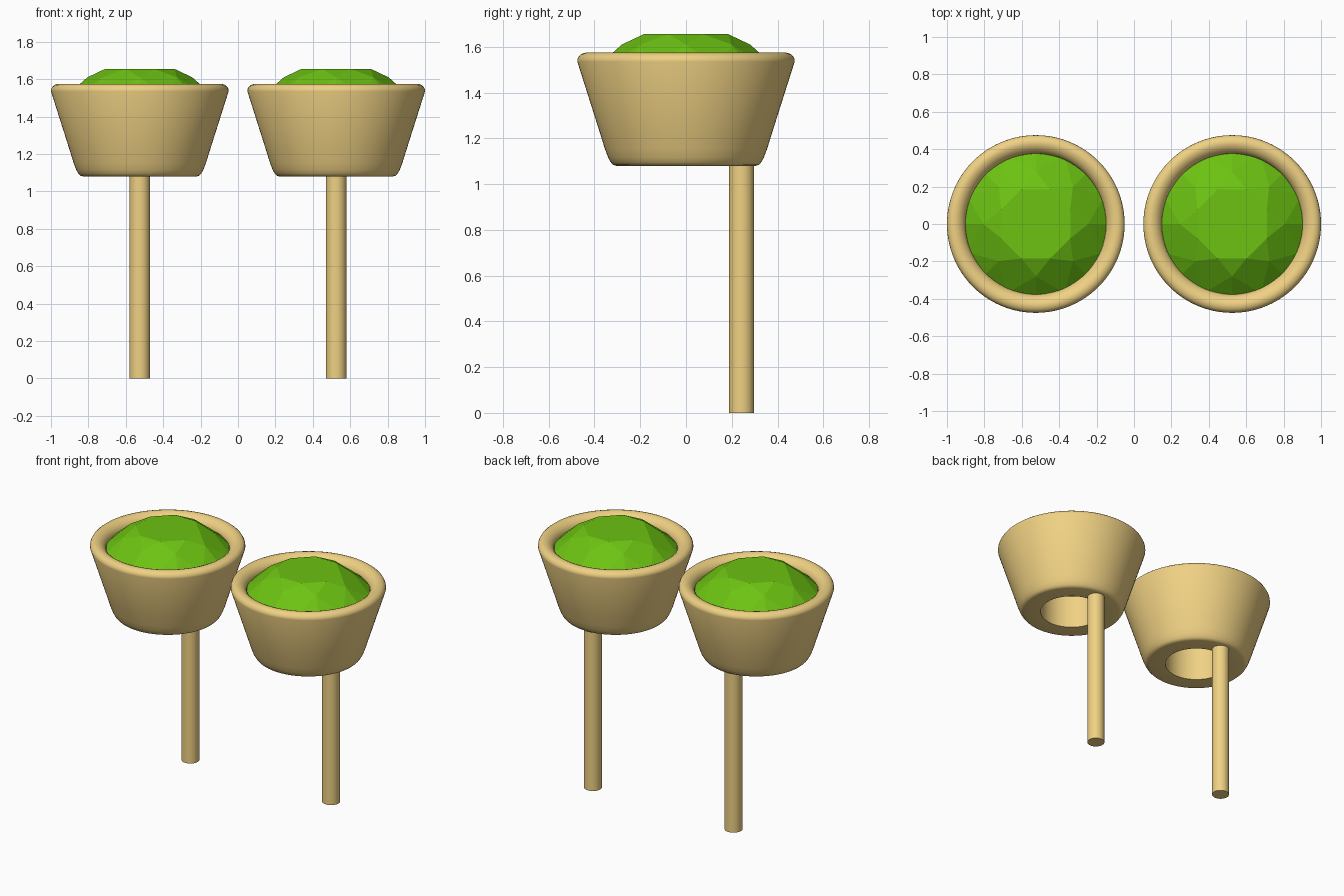
import bpy, bmesh
from math import pi, sin, cos, radians

if "Cube" in bpy.data.objects:
    bpy.data.objects.remove(bpy.data.objects["Cube"])


def material(name, color):
    m = bpy.data.materials.new(name)
    m.diffuse_color = color
    m.use_nodes = True
    m.node_tree.nodes["Principled BSDF"].inputs["Base Color"].default_value = m.diffuse_color
    return m


GOLD = material("gold", (0.87, 0.64, 0.23, 1))
GREEN = material("green_gem", (0.15, 0.54, 0.006, 1))


def finish(bm, name, loc, mat, smooth):
    bmesh.ops.remove_doubles(bm, verts=bm.verts, dist=1e-5)
    bmesh.ops.recalc_face_normals(bm, faces=bm.faces)
    me = bpy.data.meshes.new(name)
    bm.to_mesh(me)
    bm.free()
    me.materials.append(mat)
    ob = bpy.data.objects.new(name, me)
    ob.location = loc
    bpy.context.collection.objects.link(ob)
    if smooth:
        bpy.ops.object.select_all(action='DESELECT')
        ob.select_set(True)
        bpy.context.view_layer.objects.active = ob
        bpy.ops.object.shade_smooth_by_angle(angle=radians(35))
    return ob


def lathe(name, profile, loc, mat, steps=96):
    # closed (radius, z) profile spun around z
    bm = bmesh.new()
    vs = [bm.verts.new((r, 0, z)) for r, z in profile]
    es = [bm.edges.new((vs[i - 1], vs[i])) for i in range(len(vs))]
    bmesh.ops.spin(bm, geom=vs + es, cent=(0, 0, 0), axis=(0, 0, 1),
                   angle=2 * pi, steps=steps, use_duplicate=False)
    return finish(bm, name, loc, mat, True)


def brilliant(name, loc, mat):
    # round brilliant: octagonal table, star, kite and girdle facets, cone below
    bm = bmesh.new()

    def ring(n, r, z, offset):
        return [bm.verts.new((r * cos(2 * pi * (i + offset) / n),
                              r * sin(2 * pi * (i + offset) / n), z)) for i in range(n)]

    table = ring(8, 0.2, 1.655, 0.5)
    star = ring(8, 0.28, 1.61, 0)
    girdle = ring(16, 0.4, 1.503, 0)
    low = ring(16, 0.4, 1.49, 0)
    tip = bm.verts.new((0, 0, 1.21))
    bm.faces.new(table)
    for i in range(8):
        j, g = (i + 1) % 8, 2 * i
        bm.faces.new((table[i - 1], star[i], table[i]))
        bm.faces.new((table[i], star[i], girdle[g + 1], star[j]))
        bm.faces.new((star[i], girdle[g], girdle[g + 1]))
        bm.faces.new((star[i], girdle[g - 1], girdle[g]))
    for i in range(16):
        bm.faces.new((girdle[i - 1], low[i - 1], low[i], girdle[i]))
        bm.faces.new((low[i - 1], tip, low[i]))
    return finish(bm, name, loc, mat, False)


# Cup cross-section: base, flared wall, rolled rim, gem seat, open bore
CUP = [(0.2, 1.08), (0.305, 1.08), (0.318, 1.084), (0.328, 1.094), (0.34, 1.115),
       (0.355, 1.155), (0.375, 1.22), (0.475, 1.535), (0.474, 1.547), (0.467, 1.56),
       (0.456, 1.569), (0.44, 1.574), (0.425, 1.573), (0.407, 1.566), (0.39, 1.552),
       (0.379, 1.535), (0.375, 1.515), (0.375, 1.46), (0.2, 1.31)]

for side, x in (("left", -0.525), ("right", 0.525)):
    lathe(side + "_cup", CUP, (x, 0, 0), GOLD)
    brilliant(side + "_gem", (x, 0, 0), GREEN)
    # Off-centre post under the cup
    bm = bmesh.new()
    bmesh.ops.create_cone(bm, cap_ends=True, segments=32, radius1=0.055,
                          radius2=0.055, depth=1.1)
    finish(bm, side + "_post", (x, 0.243, 0.55), GOLD, True)
